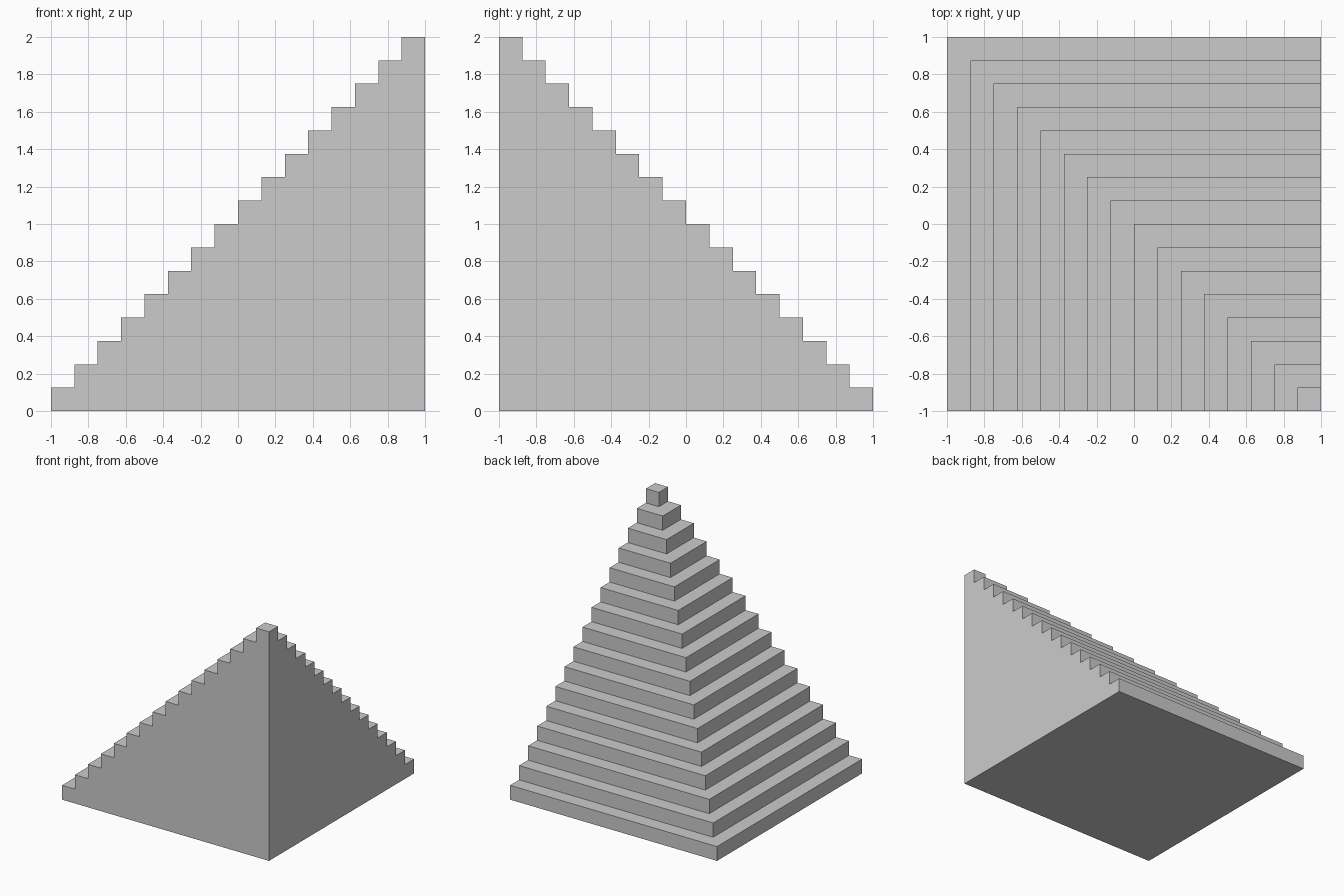
import bpy
import bmesh

if "Cube" in bpy.data.objects:
    bpy.data.objects.remove(bpy.data.objects["Cube"])

STEPS = 16
SIZE = 2.0
STEP = SIZE / STEPS
H = SIZE / 2

bm = bmesh.new()

# Each step has an L-shaped outline (front-left, back-left, back-right), at its foot and top
rows = []
for i in range(STEPS):
    s = i * STEP
    for z in (s, s + STEP):
        rows.append([bm.verts.new(p) for p in
                     ((-H + s, -H, z), (-H + s, H - s, z), (H, H - s, z))])

corner_low = bm.verts.new((H, -H, 0))
corner_top = bm.verts.new((H, -H, SIZE))

for k in range(len(rows) - 1):
    (a, b, c), (a2, b2, c2) = rows[k], rows[k + 1]
    if k % 2 == 0:
        # Risers
        bm.faces.new((a, a2, b2, b))
        bm.faces.new((b, b2, c2, c))
    else:
        # L-shaped tread
        bm.faces.new((a, a2, b2, c2, c, b))

# Top, bottom and the two flat upright walls
bm.faces.new(rows[-1] + [corner_top])
bm.faces.new(rows[0] + [corner_low])
bm.faces.new([r[0] for r in rows] + [corner_top, corner_low])
bm.faces.new([r[2] for r in rows] + [corner_top, corner_low])
bmesh.ops.recalc_face_normals(bm, faces=bm.faces)

mesh = bpy.data.meshes.new("corner_stairs")
bm.to_mesh(mesh)
bm.free()
bpy.context.collection.objects.link(bpy.data.objects.new("corner_stairs", mesh))
